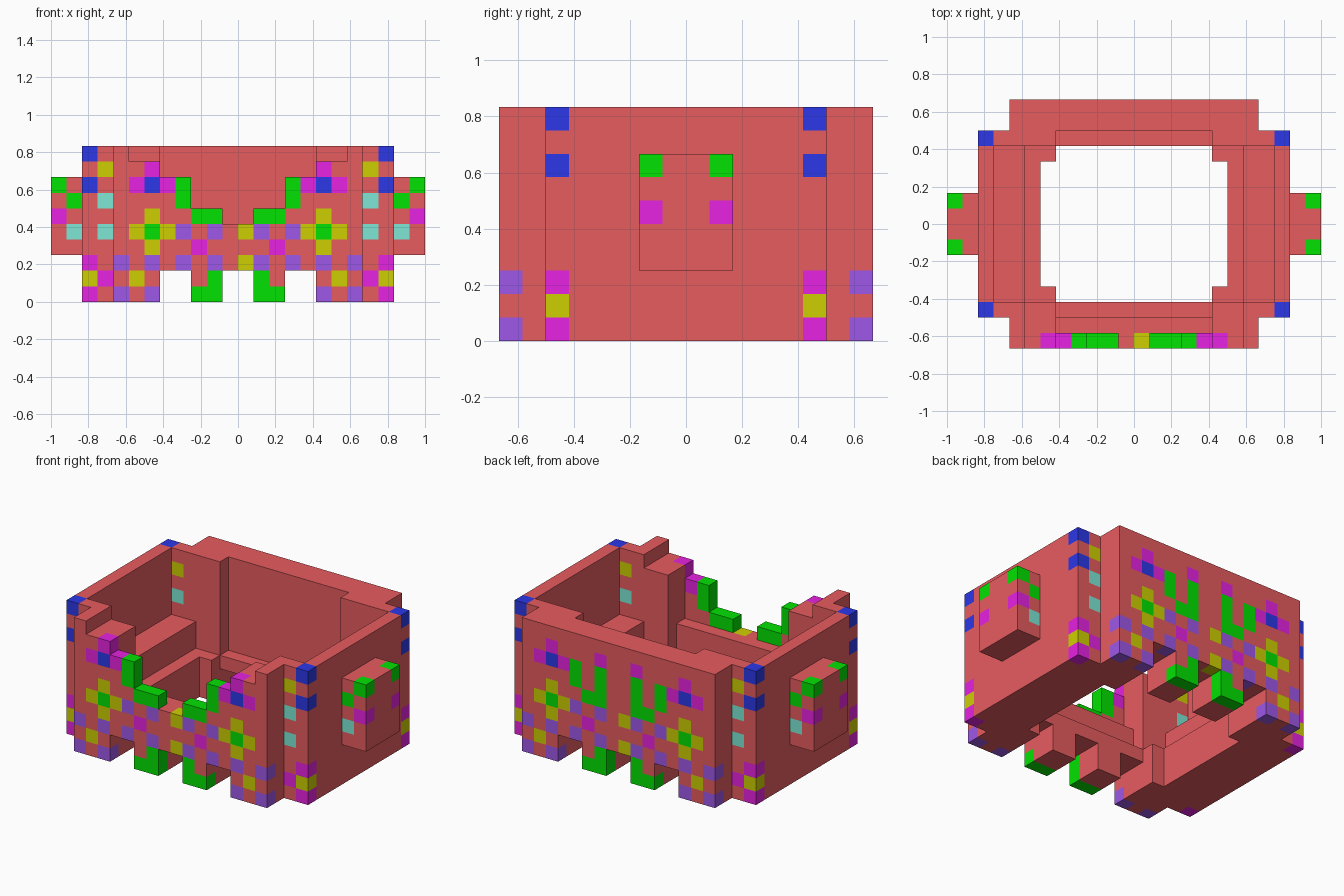
import bpy, bmesh

if "Cube" in bpy.data.objects:
    bpy.data.objects.remove(bpy.data.objects["Cube"])

U = 1 / 12  # size of one block


def lin(c):
    return tuple(((v / 255 + 0.055) / 1.055) ** 2.4 if v > 10 else v / 3294 for v in c) + (1,)


COLOURS = {
    "red": (232, 92, 96), "blue": (45, 57, 237), "green": (2, 226, 2), "magenta": (231, 34, 226),
    "yellow": (207, 207, 2), "teal": (126, 231, 213), "purple": (157, 88, 231),
}
NAMES = list(COLOURS)
MATS = []
for n, c in COLOURS.items():
    m = bpy.data.materials.new(n)
    m.diffuse_color = lin(c)
    m.use_nodes = True
    m.node_tree.nodes["Principled BSDF"].inputs["Base Color"].default_value = m.diffuse_color
    MATS.append(m)

cells = {}  # block -> [part, colour]


def box(part, x0, x1, y0, y1, z0, z1):
    for x in range(x0, x1):
        for y in range(y0, y1):
            for z in range(z0, z1):
                cells[x, y, z] = [part, "red"]


def pair(part, x0, x1, *rest):
    """Same box on the right and on the left."""
    box("right_" + part, x0, x1, *rest)
    box("left_" + part, -x1, -x0, *rest)


# side walls with two inner steps, and the side boxes
pair("side_wall", 9, 10, -6, 6, 0, 10)
pair("inner_step", 7, 9, -5, 5, 0, 5)
pair("lower_step", 6, 7, -5, 5, 0, 3)
for y in (-5, 4):
    pair("lower_step", 5, 6, y, y + 1, 0, 3)
pair("side_box", 10, 12, -2, 2, 3, 8)

# back wall with corner posts, beam and legs
pair("back_post", 5, 9, 5, 6, 0, 10)
pair("back_post", 5, 8, 6, 8, 0, 10)
box("back_wall", -5, 5, 6, 8, 2, 10)
box("back_beam", -5, 5, 5, 6, 2, 3)
pair("back_leg", 1, 3, 5, 8, 0, 2)

# front wall: stepped opening, posts, beam and legs
pair("front_post", 7, 9, -6, -5, 0, 10)
pair("front_post", 7, 8, -8, -6, 0, 10)
pair("front_post", 5, 7, -8, -5, 0, 9)
box("front_wall", -5, 5, -8, -6, 2, 5)
pair("front_wall_step", 1, 3, -8, -7, 5, 6)
pair("front_wall_step", 3, 5, -8, -7, 5, 8)
box("front_beam", -5, 5, -6, -5, 2, 3)
pair("front_leg", 1, 3, -8, -5, 0, 2)

# coloured blocks: layer depth -> colour -> (column, row), mirrored left/right and front/back
# (the upper middle ones exist only on the uncut back wall)
PATTERN = {
    8: {
        "magenta": [(5, 8), (6, 7), (4, 7), (2, 3), (1, 8)],
        "blue": [(5, 7)],
        "green": [(3, 7), (3, 6), (2, 5), (1, 5), (5, 4), (1, 1), (1, 0), (2, 0), (1, 7), (1, 6)],
        "yellow": [(5, 5), (6, 4), (4, 4), (5, 3), (6, 1)],
        "purple": [(3, 4), (1, 4), (1, 2), (3, 2), (5, 2), (7, 2), (7, 0), (5, 0)],
    },
    6: {
        "blue": [(9, 9), (9, 7)],
        "yellow": [(8, 8), (9, 1)],
        "teal": [(8, 6), (8, 4)],
        "magenta": [(9, 2), (9, 0), (8, 1)],
    },
    2: {"green": [(11, 7), (10, 6)], "magenta": [(11, 5)], "teal": [(10, 4)]},
}
for depth, groups in PATTERN.items():
    for colour, spots in groups.items():
        for x, z in spots:
            for cx in (x, -x - 1):
                for cy in (-depth, depth - 1):
                    if (cx, cy, z) in cells:
                        cells[cx, cy, z][1] = colour
for z in (2, 4):  # centre marks
    cells[0, -8, z][1] = "yellow"
    cells[-1, 7, z][1] = "yellow"


def quad(cell, axis, side):
    """Corners of one block face, wound outwards."""
    a, b = (axis + 1) % 3, (axis + 2) % 3
    pts = []
    for i, j in ((0, 0), (1, 0), (1, 1), (0, 1)):
        p = list(cell)
        p[axis] += side
        p[a] += i
        p[b] += j
        pts.append([v * U for v in p])
    return pts if side else pts[::-1]


# one mesh per part, keeping only the faces that are exposed
for part in sorted({v[0] for v in cells.values()}):
    bm = bmesh.new()
    for cell, (name, colour) in cells.items():
        if name != part:
            continue
        for axis in range(3):
            for side in (0, 1):
                near = list(cell)
                near[axis] += 1 if side else -1
                if tuple(near) not in cells:
                    f = bm.faces.new([bm.verts.new(p) for p in quad(cell, axis, side)])
                    f.material_index = NAMES.index(colour)
    bmesh.ops.remove_doubles(bm, verts=bm.verts, dist=0.001)
    me = bpy.data.meshes.new(part)
    for m in MATS:
        me.materials.append(m)
    bm.to_mesh(me)
    bm.free()
    bpy.context.collection.objects.link(bpy.data.objects.new(part, me))
